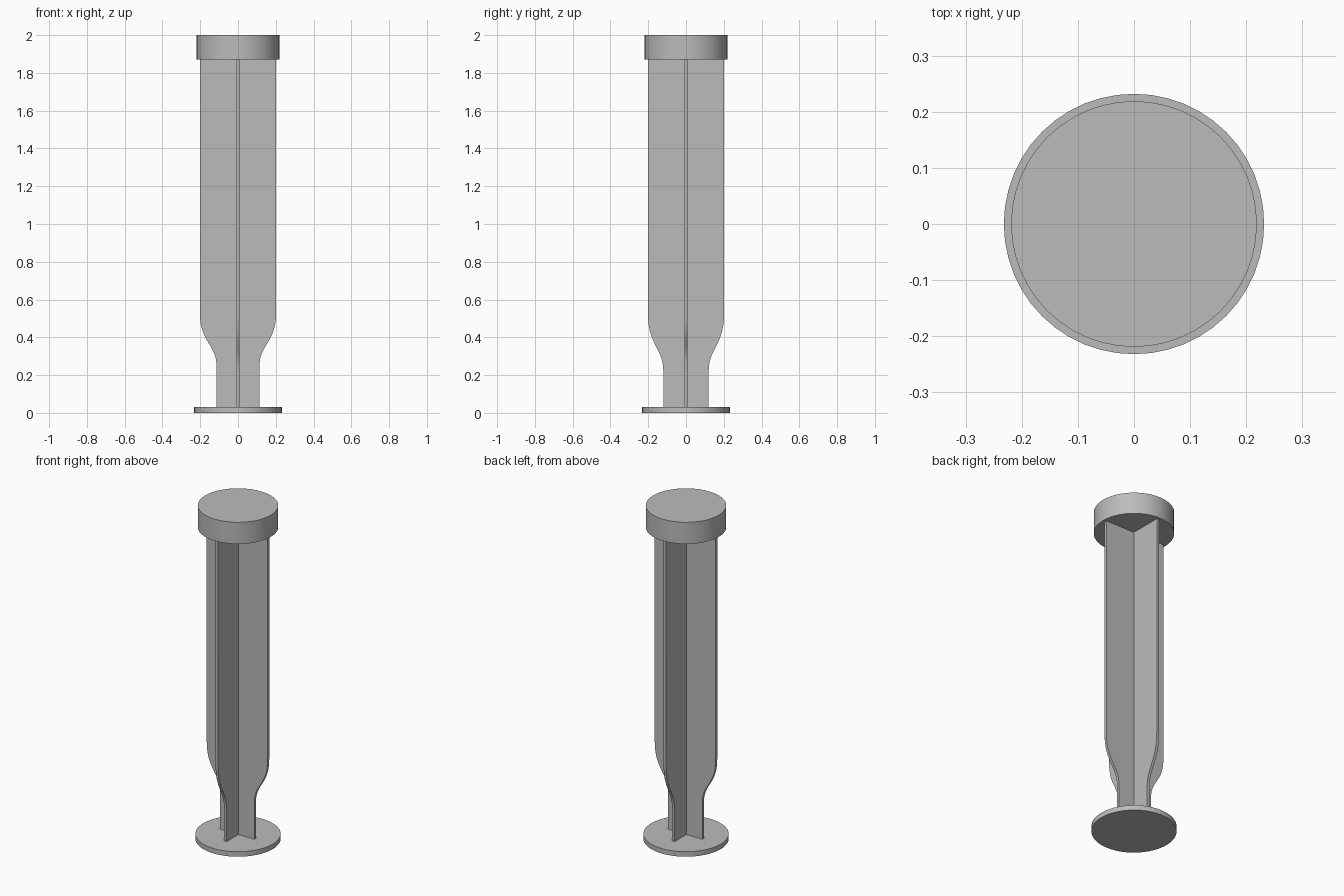
import bpy, bmesh
from math import radians
from mathutils import Vector
from mathutils.geometry import interpolate_bezier

cube = bpy.data.objects.get("Cube")
if cube:
    bpy.data.objects.remove(cube, do_unlink=True)

# Single plain grey
grey = bpy.data.materials.new("plain grey")
grey.use_nodes = True
colour = (0.5, 0.5, 0.5, 1)
grey.diffuse_color = colour
grey.node_tree.nodes["Principled BSDF"].inputs["Base Color"].default_value = colour

BASE_TOP, CAP_BOTTOM, HEIGHT = 0.03, 1.87, 2.0


def finish(obj, name):
    obj.name = name
    obj.data.materials.append(grey)
    bpy.ops.object.select_all(action="DESELECT")
    obj.select_set(True)
    bpy.context.view_layer.objects.active = obj
    bpy.ops.object.shade_smooth_by_angle(angle=radians(30))


def disc(name, radius, z0, z1):
    bpy.ops.mesh.primitive_cylinder_add(vertices=48, radius=radius, depth=z1 - z0,
                                        location=(0, 0, (z0 + z1) / 2))
    finish(bpy.context.object, name)


def fin(name, neck, wide, z_neck, z_wide, turn):
    """Flat upright plate with a narrow neck and an S-curved shoulder."""
    span = z_wide - z_neck
    shoulder = interpolate_bezier(
        Vector((neck, 0, z_neck)), Vector((neck, 0, z_neck + span * 0.4)),
        Vector((wide, 0, z_neck + span * 0.44)), Vector((wide, 0, z_wide)), 16)
    side = [Vector((neck, 0, BASE_TOP)), *shoulder, Vector((wide, 0, CAP_BOTTOM))]
    outline = side + [Vector((-p.x, 0, p.z)) for p in reversed(side)]
    half = Vector((0, 0.008, 0))
    bm = bmesh.new()
    face = bm.faces.new([bm.verts.new(p - half) for p in outline])
    grown = bmesh.ops.extrude_face_region(bm, geom=[face])["geom"]
    bmesh.ops.translate(bm, vec=half * 2,
                        verts=[v for v in grown if isinstance(v, bmesh.types.BMVert)])
    bmesh.ops.recalc_face_normals(bm, faces=bm.faces)
    mesh = bpy.data.meshes.new(name)
    bm.to_mesh(mesh)
    bm.free()
    obj = bpy.data.objects.new(name, mesh)
    obj.rotation_euler.z = turn
    bpy.context.collection.objects.link(obj)
    finish(obj, name)


# End discs
disc("base_disc", 0.232, 0, BASE_TOP)
disc("top_cap", 0.219, CAP_BOTTOM, HEIGHT)

# Crossed shaft plates
fin("side_to_side_fin", 0.114, 0.202, 0.25, 0.53, 0)
fin("front_to_back_fin", 0.12, 0.202, 0.22, 0.53, radians(90))
